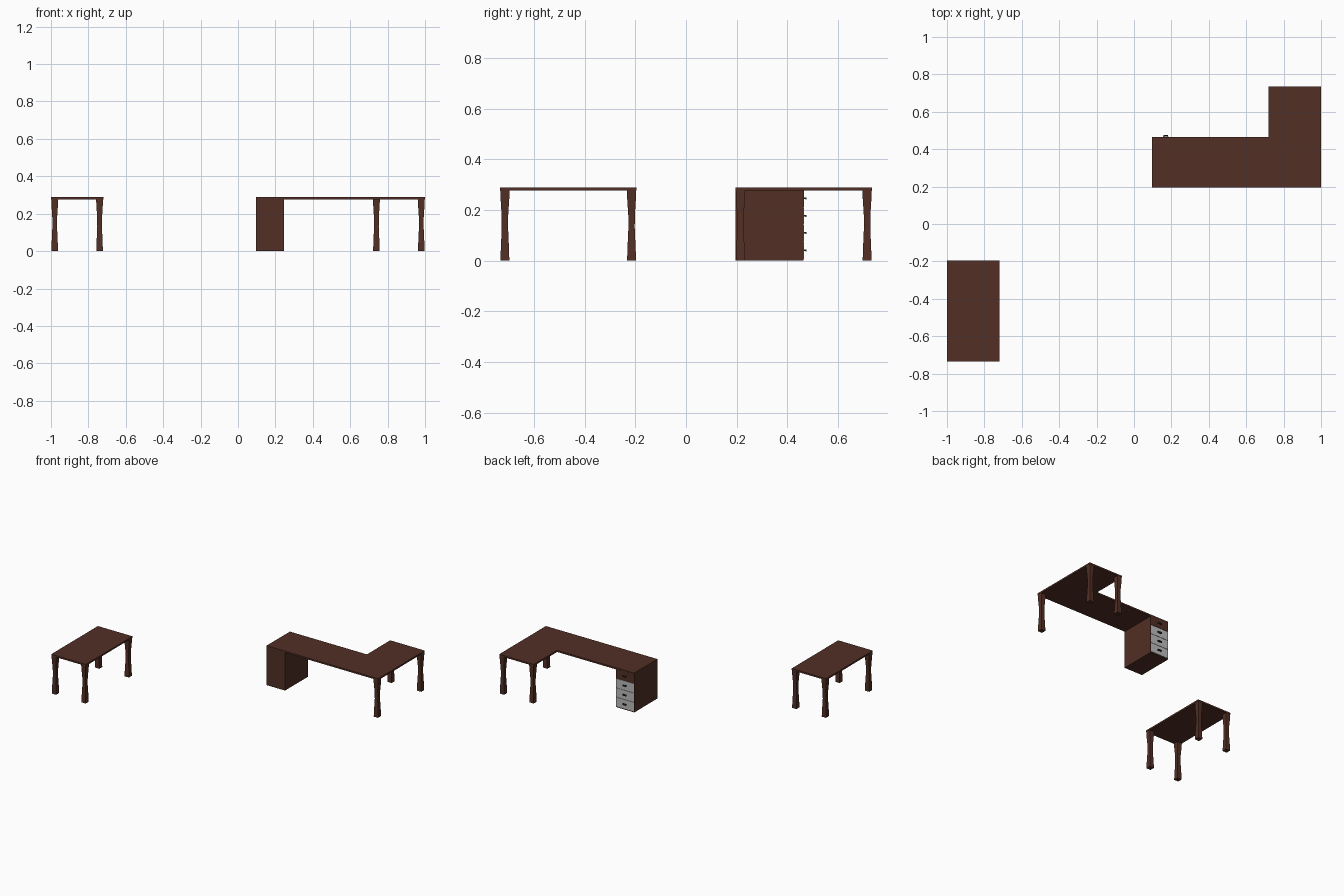
import bpy, bmesh

if "Cube" in bpy.data.objects:
    bpy.data.objects.remove(bpy.data.objects["Cube"])

def material(name, rgb):
    m = bpy.data.materials.new(name)
    m.diffuse_color = (*rgb, 1)
    m.use_nodes = True
    m.node_tree.nodes["Principled BSDF"].inputs["Base Color"].default_value = m.diffuse_color
    return m

WOOD = material("dark wood", (0.085, 0.029, 0.019))
GREY = material("drawer grey", (0.50, 0.50, 0.50))
METAL = material("dark metal", (0.03, 0.03, 0.03))
H, T = 0.289, 0.012          # table height, top thickness

def finish(name, bm, mat):
    bmesh.ops.recalc_face_normals(bm, faces=bm.faces)
    me = bpy.data.meshes.new(name)
    bm.to_mesh(me)
    bm.free()
    me.materials.append(mat)
    ob = bpy.data.objects.new(name, me)
    bpy.context.collection.objects.link(ob)
    return ob

def slab(name, outline, z0, z1, mat):
    """Extrude a flat outline upward."""
    bm = bmesh.new()
    face = bm.faces.new([bm.verts.new((x, y, z0)) for x, y in outline])
    ext = bmesh.ops.extrude_face_region(bm, geom=[face])
    bmesh.ops.translate(bm, vec=(0, 0, z1 - z0),
                        verts=[v for v in ext["geom"] if isinstance(v, bmesh.types.BMVert)])
    return finish(name, bm, mat)

def box(name, x0, x1, y0, y1, z0, z1, mat):
    return slab(name, [(x0, y0), (x1, y0), (x1, y1), (x0, y1)], z0, z1, mat)

def leg(name, cx, cy):
    """Square leg with a narrow waist."""
    bm = bmesh.new()
    rings = []
    for z, r in [(0, .0175), (.04, .0165), (.13, .0125), (.18, .013),
                 (.25, .0175), (H - T, .0185)]:
        rings.append([bm.verts.new((cx + sx * r, cy + sy * r, z))
                      for sx, sy in ((-1, -1), (1, -1), (1, 1), (-1, 1))])
    for a, b in zip(rings, rings[1:]):
        for i in range(4):
            j = (i + 1) % 4
            bm.faces.new((a[i], a[j], b[j], b[i]))
    bm.faces.new(rings[0])
    bm.faces.new(rings[-1])
    return finish(name, bm, WOOD)

# Side table
box("side_table_top", -1, -.72, -.735, -.195, H - T, H, WOOD)
for i, (x, y) in enumerate([(x, y) for x in (-.98, -.74) for y in (-.715, -.215)]):
    leg(f"side_table_leg_{i + 1}", x, y)

# L-shaped desk
slab("desk_top", [(.095, .195), (1, .195), (1, .735), (.72, .735), (.72, .465), (.095, .465)],
     H - T, H, WOOD)
for i, (x, y) in enumerate([(.98, .215), (.98, .715), (.74, .715)]):
    leg(f"desk_leg_{i + 1}", x, y)

# Drawer cabinet with four fronts facing the back
box("cabinet", .095, .245, .195, .463, 0, H - T, WOOD)
for i in range(4):
    zc = .0405 + i * .0685
    box(f"drawer_front_{i + 1}", .097, .243, .4625, .4655, zc - .033, zc + .033,
        WOOD if i == 3 else GREY)
    # Handle: back plate, two posts and a grip
    box(f"handle_plate_{i + 1}", .155, .185, .465, .4665, zc - .006, zc + .006, METAL)
    for s in (-1, 1):
        xp = .17 + s * .010
        box(f"handle_post_{i + 1}", xp - .002, xp + .002, .466, .472, zc - .002, zc + .004, METAL)
    box(f"handle_grip_{i + 1}", .157, .183, .471, .475, zc - .004, zc + .004, METAL)
